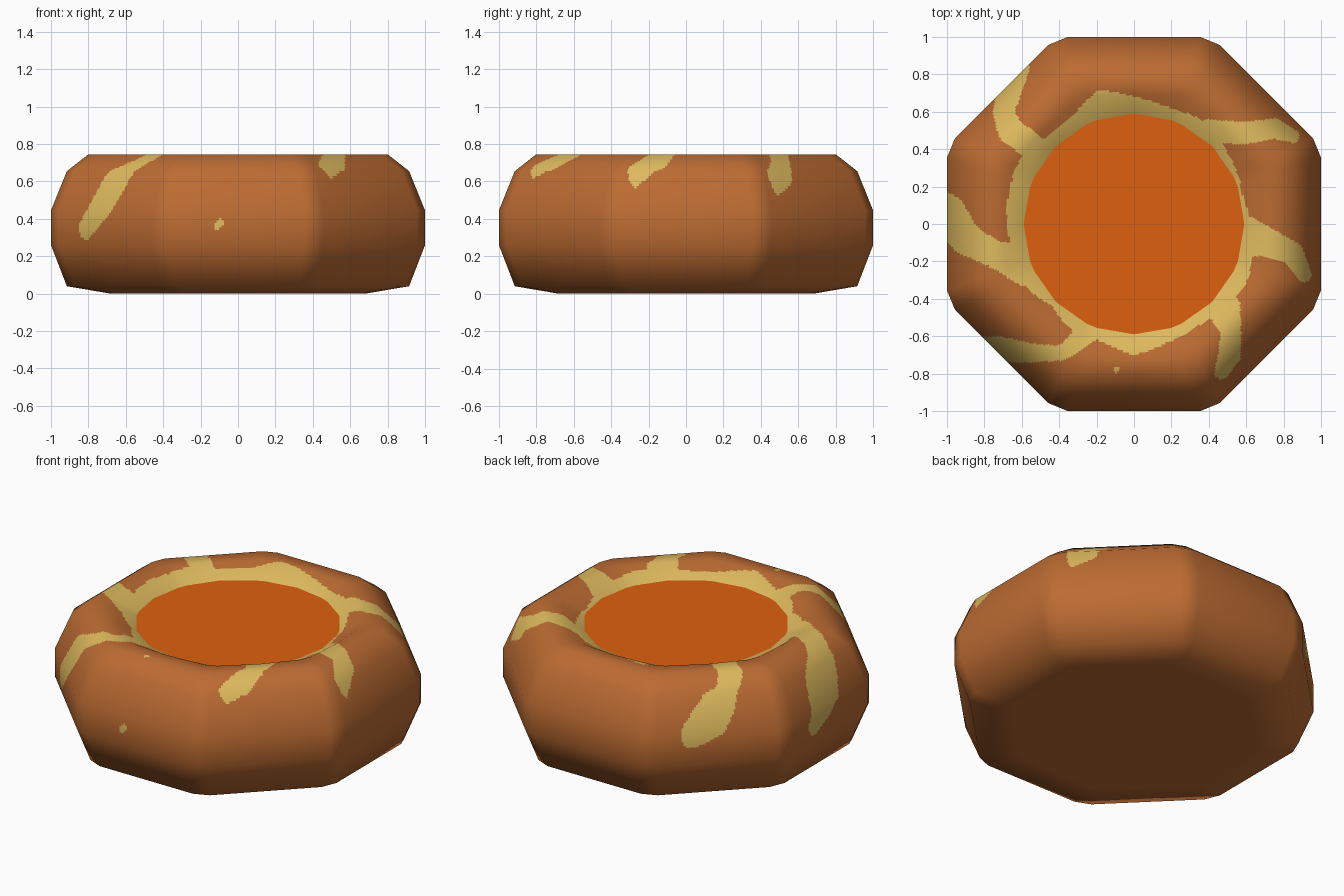
import bpy, math
from mathutils import Vector, Matrix

if "Cube" in bpy.data.objects:
    bpy.data.objects.remove(bpy.data.objects["Cube"])


def material(name, rgb):
    m = bpy.data.materials.new(name)
    m.diffuse_color = (*rgb, 1)
    m.use_nodes = True
    m.node_tree.nodes["Principled BSDF"].inputs["Base Color"].default_value = m.diffuse_color
    return m


CRUST = material("baked crust", (0.50, 0.147, 0.032))
CHEESE = material("melted cheese", (0.73, 0.49, 0.112))
SAUCE = material("orange sauce", (0.73, 0.117, 0.0044))

# Octagon with clipped corners, three points per side
OUTLINE = []
for k in range(8):
    rot = Matrix.Rotation(math.radians(45 * k), 2)
    OUTLINE += [rot @ Vector((1, y)) for y in (-0.355, 0, 0.355)]
N = len(OUTLINE)

# Crust profile: scale, height, roundness, subdivisions up to the next ring
RINGS = [(0.68, 0.0, 0, 1), (0.915, 0.04, 0, 1), (1, 0.26, 0, 14),
         (1, 0.445, 0, 16), (0.915, 0.655, 0, 10), (0.80, 0.745, 0, 9),
         (0.70, 0.745, 0.4, 11), (0.59, 0.68, 1, 0)]

coarse = []
for s, z, rnd, _ in RINGS:
    coarse.append([Vector((*(p.lerp(p.normalized(), rnd) * s), z)) for p in OUTLINE])


def coarse_normal(i, j):
    up = coarse[min(i + 1, len(RINGS) - 1)][j] - coarse[max(i - 1, 0)][j]
    along = coarse[i][(j + 1) % N] - coarse[i][j - 1]
    return Vector((0, 0, -1)) if i == 0 else along.cross(up).normalized()


normals = [[coarse_normal(i, j) for j in range(N)] for i in range(len(RINGS))]


def row(grid, i, t):
    """One fine ring, between coarse rings i and i + 1."""
    nxt = min(i + 1, len(RINGS) - 1)
    line = [grid[i][j].lerp(grid[nxt][j], t) for j in range(N)]
    out = []
    for j in range(N):
        n = 9 if j % 3 == 2 else 28
        out += [line[j].lerp(line[(j + 1) % N], c / n) for c in range(n)]
    return out


# Cheese ring: outer radius every 15 degrees
RING_EDGE = [0.62, 0.60, 0.62, 0.64, 0.66, 0.65, 0.68, 0.74, 0.66, 0.66, 0.70, 0.69,
             0.68, 0.66, 0.67, 0.62, 0.66, 0.65, 0.70, 0.66, 0.64, 0.66, 0.68, 0.66]
# Cheese drips: x, y, half width; the wall is unfolded outward
DRIPS = [
    [(.60, -.06, .10), (.74, -.11, .075), (.85, -.16, .06), (.91, -.27, .04)],
    [(.40, .50, .06), (.58, .485, .06), (.75, .51, .055), (.85, .47, .035)],
    [(-.55, .42, .07), (-.66, .50, .07), (-.70, .60, .055), (-.67, .70, .065), (-.62, .83, .06)],
    [(-.58, -.22, .11), (-.75, -.16, .07), (-.90, -.08, .085), (-1, .06, .10), (-1.09, .16, .06)],
    [(-.25, -.58, .06), (-.38, -.69, .04), (-.55, -.69, .05), (-.72, -.67, .07), (-.90, -.66, .055)],
    [(.48, -.45, .09), (.52, -.58, .055), (.51, -.70, .06), (.47, -.79, .04)],
    [(-.125, -1.09, .018), (-.10, -1.065, .02)],
    [(-.095, -.78, .016), (-.09, -.775, .016)],
]


def is_cheese(p):
    if p.z < 0.24:
        return False
    q = p.xy * (1 + max(0, 0.445 - p.z))
    a = math.degrees(math.atan2(q.y, q.x)) % 360 / 15
    k = int(a) % 24
    if q.length < RING_EDGE[k] + (RING_EDGE[(k + 1) % 24] - RING_EDGE[k]) * (a - int(a)):
        return True
    for drip in DRIPS:
        for (ax, ay, ar), (bx, by, br) in zip(drip, drip[1:]):
            dx, dy = bx - ax, by - ay
            t = ((q.x - ax) * dx + (q.y - ay) * dy) / (dx * dx + dy * dy)
            t = min(1, max(0, t))
            if math.hypot(q.x - ax - t * dx, q.y - ay - t * dy) < ar + t * (br - ar):
                return True
    return False


def add_object(name, verts, faces, mats):
    mesh = bpy.data.meshes.new(name)
    mesh.from_pydata(verts, [], faces)
    for m in mats:
        mesh.materials.append(m)
    ob = bpy.data.objects.new(name, mesh)
    bpy.context.collection.objects.link(ob)
    return mesh


# Crust with painted cheese
verts, norms, rows = [], [], 0
for i, ring in enumerate(RINGS):
    for c in range(max(1, ring[3])):
        t = c / max(1, ring[3])
        verts += row(coarse, i, t)
        norms += [n.normalized() for n in row(normals, i, t)]
        rows += 1
M = len(verts) // rows
faces = [(r * M + c, r * M + (c + 1) % M, (r + 1) * M + (c + 1) % M, (r + 1) * M + c)
         for r in range(rows - 1) for c in range(M)]
faces.append(tuple(reversed(range(M))))
crust = add_object("crust", verts, faces, [CRUST, CHEESE])
for f in crust.polygons:
    f.use_smooth = True
    f.material_index = int(is_cheese(f.center))
crust.normals_split_custom_set_from_vertices([tuple(n) for n in norms])

# Sauce filling inside the rim
add_object("sauce_filling", coarse[-1], [tuple(range(N))], [SAUCE])
